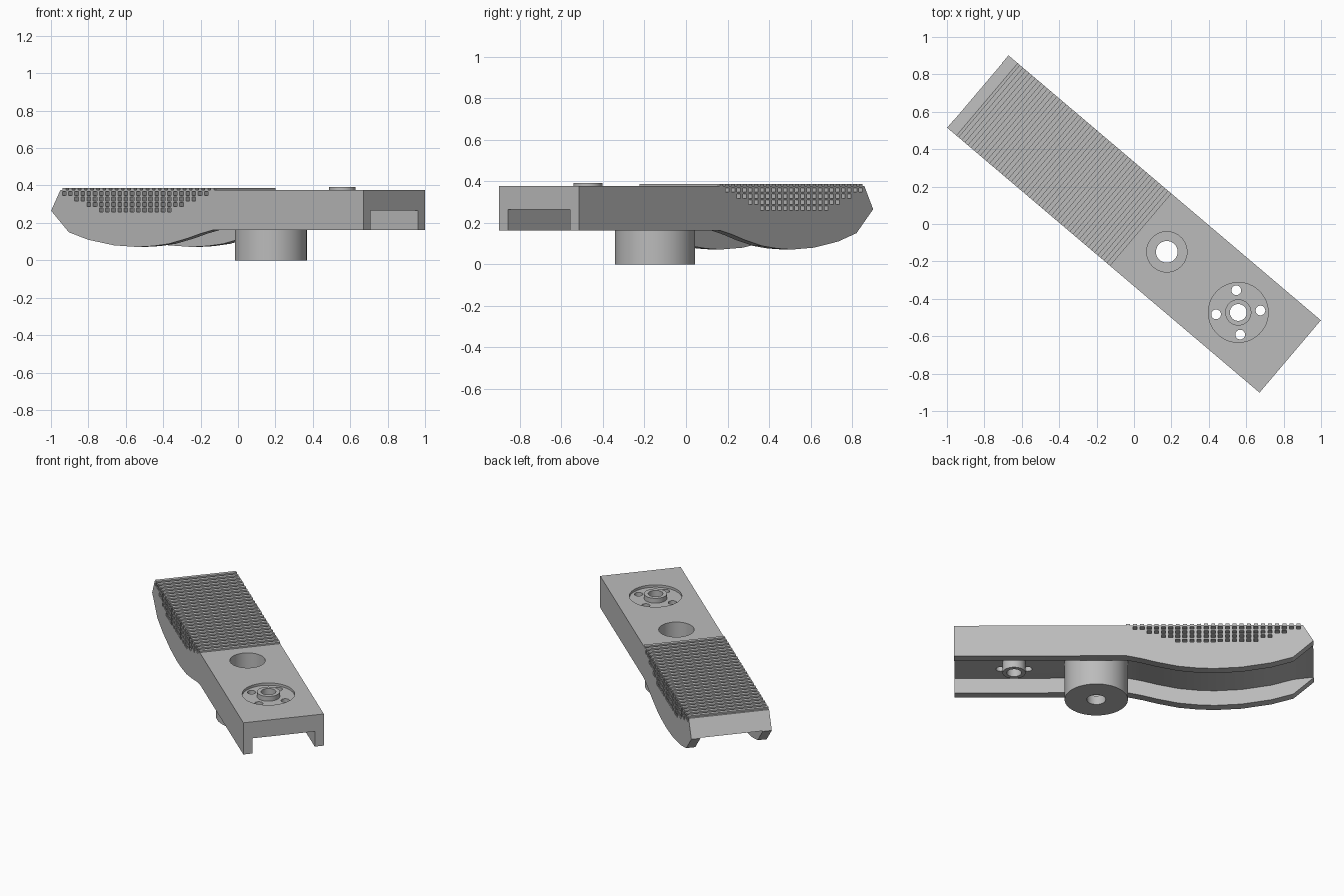
import bpy, bmesh, math
from mathutils import Matrix, Vector

cube = bpy.data.objects.get("Cube")
if cube:
    bpy.data.objects.remove(cube, do_unlink=True)

grey = bpy.data.materials.new("plain grey")
grey.use_nodes = True
GREY = (0.5, 0.5, 0.5, 1)
grey.diffuse_color = GREY
grey.node_tree.nodes["Principled BSDF"].inputs["Base Color"].default_value = GREY

TURN = Matrix.Rotation(math.radians(-40.3), 4, 'Z')   # bar lies diagonally
HALF_W, TOP, CEIL, WALL = 0.2535, 0.376, 0.265, 0.057
PIVOT_X, SCREW_X = 0.23, 0.731
PITCH, FIRST = 0.0433, -1.004


def finish(bm, name):
    bmesh.ops.recalc_face_normals(bm, faces=bm.faces)
    mesh = bpy.data.meshes.new(name)
    bm.to_mesh(mesh)
    bm.free()
    mesh.materials.append(grey)
    ob = bpy.data.objects.new(name, mesh)
    bpy.context.collection.objects.link(ob)
    return ob


def extrude_profile(name, points, half):
    """Side profile (length, height) extruded across the width."""
    bm = bmesh.new()
    face = bm.faces.new([bm.verts.new((x, -half, z)) for x, z in points])
    new = bmesh.ops.extrude_face_region(bm, geom=[face])["geom"]
    bmesh.ops.translate(bm, vec=(0, 2 * half, 0),
                        verts=[v for v in new if isinstance(v, bmesh.types.BMVert)])
    return finish(bm, name)


def add_box(bm, centre, size):
    bmesh.ops.create_cube(bm, size=1, matrix=Matrix.Translation(centre) @ Matrix.Diagonal((*size, 1)))


def add_cylinder(bm, x, y, r, z0, z1, segments=48):
    bmesh.ops.create_cone(bm, cap_ends=True, segments=segments, radius1=r, radius2=r, depth=z1 - z0,
                          matrix=Matrix.Translation((x, y, (z0 + z1) / 2)))


def lathe(name, x, ring, segments=48):
    """Closed (radius, height) outline turned about a vertical axis."""
    bm = bmesh.new()
    loops = [[bm.verts.new((x + r * math.cos(a), r * math.sin(a), z)) for r, z in ring]
             for a in (2 * math.pi * i / segments for i in range(segments))]
    n = len(ring)
    for i in range(segments):
        p, q = loops[i], loops[(i + 1) % segments]
        for j in range(n):
            k = (j + 1) % n
            bm.faces.new((p[j], q[j], q[k], p[k]))
    return finish(bm, name)


def cut(ob, cutter):
    mod = ob.modifiers.new("cut", 'BOOLEAN')
    mod.operation, mod.solver, mod.object = 'DIFFERENCE', 'EXACT', cutter
    bpy.context.view_layer.objects.active = ob
    bpy.ops.object.modifier_apply(modifier=mod.name)
    bpy.data.objects.remove(cutter, do_unlink=True)


# Body: long bar with a rounded belly under the gripping end
belly = [(-0.971, 0.150), (-0.836, 0.110), (-0.655, 0.080), (-0.49, 0.071), (-0.38, 0.076),
         (-0.27, 0.088), (-0.14, 0.117), (-0.05, 0.142), (0.045, 0.163)]
body = extrude_profile("body", [(-1.030, TOP), (-1.095, 0.265)] + belly
                       + [(1.095, 0.163), (1.095, TOP)], HALF_W)

# Underside channel that follows the belly and is open at both ends
roof = [(-1.2, 0.285), (-1.095, 0.268)] + [(x, z + CEIL - 0.163) for x, z in belly] + [(1.2, CEIL)]
cut(body, extrude_profile("channel_cutter", roof + [(1.2, -0.1), (-1.2, -0.1)], HALF_W - WALL))

# Pivot hole, screw hole, four pin holes
bm = bmesh.new()
add_cylinder(bm, PIVOT_X, 0, 0.108, 0.1, 0.5)
add_cylinder(bm, SCREW_X, 0, 0.060, 0.1, 0.5)
for i in range(4):
    a = math.radians(45.3 + 90 * i)
    add_cylinder(bm, SCREW_X + 0.119 * math.cos(a), 0.119 * math.sin(a), 0.026, 0.1, 0.5, 24)
cut(body, finish(bm, "hole_cutter"))

# Shallow round recess about the screw
bm = bmesh.new()
add_cylinder(bm, SCREW_X, 0, 0.160, 0.360, 0.5, 64)
cut(body, finish(bm, "recess_cutter"))

# Rows of square grip pockets on both sides, each row shorter than the one above
bm = bmesh.new()
for side in (-1, 1):
    for row in range(4):
        for k in range(2 * row, 24 - 2 * row):
            add_box(bm, (FIRST + PITCH * k, side * HALF_W, 0.358 - 0.0295 * row), (0.026, 0.07, 0.021))
cut(body, finish(bm, "pocket_cutter"))

# Cross ridges on the gripping end
bm = bmesh.new()
for k in range(25):
    add_box(bm, (FIRST + PITCH * k, 0, TOP + 0.003), (0.024, 2 * HALF_W, 0.014))
ridges = finish(bm, "grip_ridges")

# Pivot sleeve with a wide bore above a narrow one
sleeve = lathe("pivot_sleeve", PIVOT_X, [(0.058, 0), (0.193, 0), (0.193, 0.27), (0.108, 0.27),
                                         (0.108, 0.06), (0.058, 0.06)])
# Screw bush standing proud of the recess and hanging below the roof
bush = lathe("screw_bush", SCREW_X, [(0.045, 0.19), (0.070, 0.19), (0.070, 0.392), (0.045, 0.392)])

for ob in (body, ridges, sleeve, bush):
    ob.data.transform(TURN)
    bpy.ops.object.select_all(action='DESELECT')
    ob.select_set(True)
    bpy.context.view_layer.objects.active = ob
    bpy.ops.object.shade_smooth_by_angle(angle=math.radians(20))
